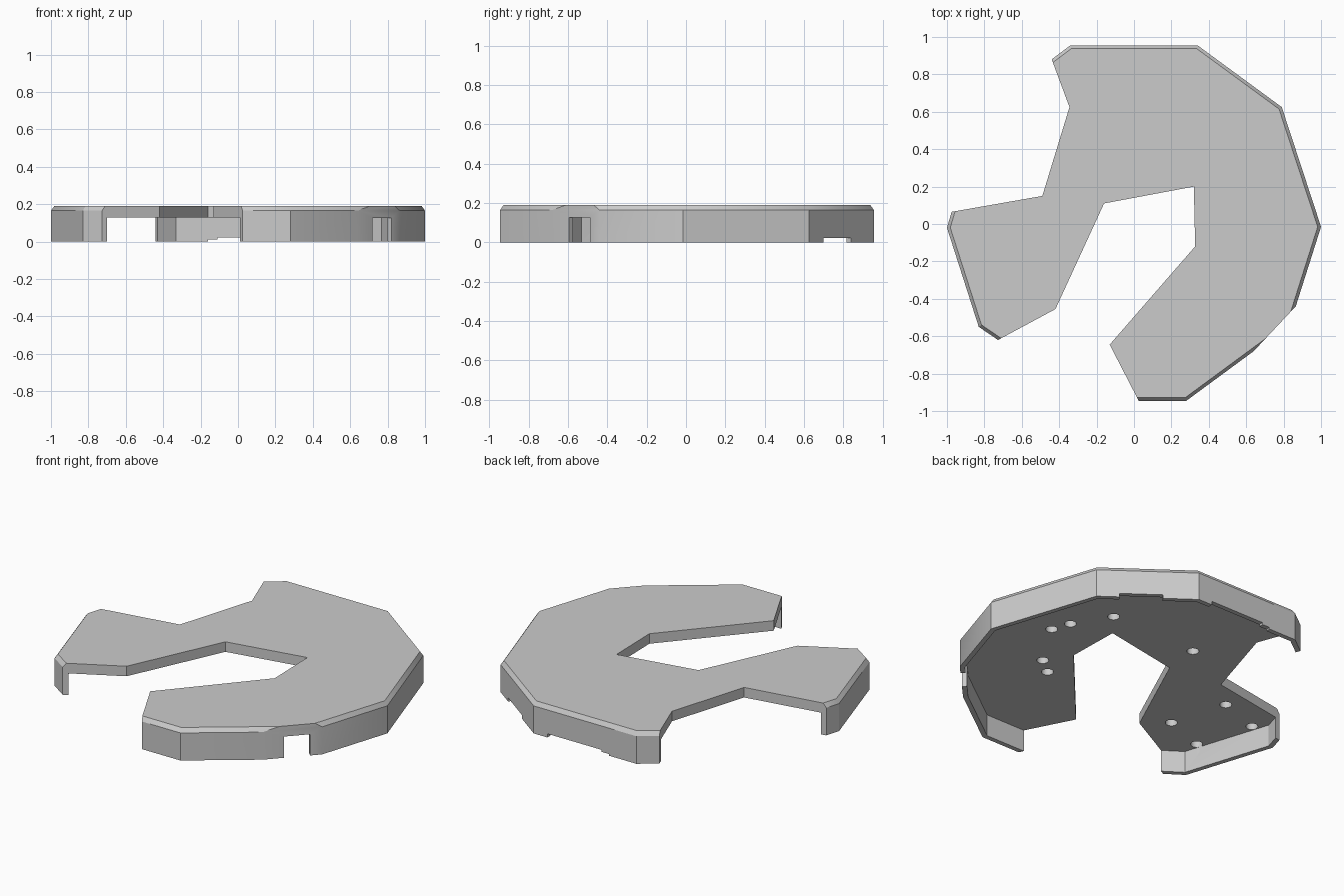
import bpy, bmesh, math
from mathutils import Vector

if "Cube" in bpy.data.objects:
    bpy.data.objects.remove(bpy.data.objects["Cube"])

grey = bpy.data.materials.new("mid grey")
grey.use_nodes = True
colour = (0.6, 0.6, 0.6, 1)
grey.diffuse_color = colour
grey.node_tree.nodes["Principled BSDF"].inputs["Base Color"].default_value = colour

TOP, BEVEL_Z, PLATE_Z, WALL = 0.19, 0.165, 0.13, 0.028

# Outline counter-clockwise; the letter tells what the edge leaving the point is:
# r = rim with bevel and skirt, s = skirt without bevel, o = open edge
OUTLINE = [
    (1.0, -0.015, "r"), (0.79, 0.625, "r"), (0.34, 0.955, "r"), (-0.34, 0.955, "r"),
    (-0.44, 0.88, "o"), (-0.345, 0.625, "o"), (-0.49, 0.15, "o"), (-0.975, 0.065, "r"),
    (-1.0, -0.02, "r"), (-0.83, -0.55, "r"), (-0.727, -0.62, "o"), (-0.42, -0.455, "o"),
    (-0.16, 0.11, "o"), (0.32, 0.2, "o"), (0.327, -0.12, "o"), (-0.13, -0.645, "o"),
    (0.025, -0.945, "r"), (0.28, -0.945, "r"), (0.64, -0.68, "s"), (0.865, -0.44, "r"),
]
PTS = [Vector(p[:2]) for p in OUTLINE]


def offset(dist):
    """Move every outline edge inward by the distance for its kind."""
    lines = []
    for i, a in enumerate(PTS):
        d = (PTS[(i + 1) % len(PTS)] - a).normalized()
        lines.append((a + Vector((-d.y, d.x)) * dist[OUTLINE[i][2]], d))
    out = []
    for i, (b, db) in enumerate(lines):
        a, da = lines[i - 1]
        t = (b - a).cross(db) / da.cross(db)
        out.append(a + da * t)
    return out


def loft(name, levels):
    """Solid from stacked outlines, given as (points, z)."""
    bm = bmesh.new()
    rings = [[bm.verts.new((p.x, p.y, z)) for p in pts] for pts, z in levels]
    n = len(rings[0])
    for lo, hi in zip(rings, rings[1:]):
        for i in range(n):
            j = (i + 1) % n
            bm.faces.new((lo[i], lo[j], hi[j], hi[i]))
    bm.faces.new(rings[0][::-1])
    bm.faces.new(rings[-1])
    bmesh.ops.recalc_face_normals(bm, faces=bm.faces)
    me = bpy.data.meshes.new(name)
    bm.to_mesh(me)
    bm.free()
    ob = bpy.data.objects.new(name, me)
    bpy.context.scene.collection.objects.link(ob)
    return ob


def slot(a, b, height):
    """Box cutter across the skirt between two points on it."""
    a, b = Vector(a), Vector(b)
    d = (b - a).normalized()
    side = Vector((d.y, -d.x)) * 0.06
    return loft("slot_cutter", [([a + side, b + side, b - side, a - side], z)
                                for z in (-0.05, height)])


def hole(x, y):
    """Blind round hole cutter in the underside."""
    ring = [Vector((x + 0.033 * math.cos(k * math.tau / 24),
                    y + 0.033 * math.sin(k * math.tau / 24))) for k in range(24)]
    return loft("hole_cutter", [(ring, PLATE_Z - 0.03), (ring, PLATE_Z + 0.04)])


# Cover: solid with a bevelled rim
cover = loft("cover_plate", [(PTS, 0), (PTS, BEVEL_Z),
                             (offset({"r": 0.017, "s": 0, "o": 0}), TOP)])
cover.data.materials.append(grey)

# Hollow underneath, leaving the skirt along the rim
inner = offset({"r": WALL, "s": WALL, "o": -0.03})
cutters = [loft("hollow_cutter", [(inner, -0.05), (inner, PLATE_Z)])]

# Slots in the skirt
cutters += [
    slot((0.72, -0.595), (0.82, -0.488), PLATE_Z - 0.003),
    slot((0.69, 0.70), (0.50, 0.84), 0.022),
    slot((0.25, 0.955), (-0.11, 0.955), 0.022),
    slot((-0.10, 0.955), (-0.16, 0.955), 0.01),
]

# Round blind holes in the underside
cutters += [hole(x, y) for x, y in [
    (0.60, 0.02), (0.56, 0.13), (0.43, 0.34), (0.42, -0.27), (0.32, -0.35),
    (-0.14, 0.33), (-0.65, 0.0), (-0.55, -0.34), (-0.91, -0.09), (-0.805, -0.43)]]

for c in cutters:
    c.hide_render = True
    mod = cover.modifiers.new("cut", "BOOLEAN")
    mod.operation, mod.solver, mod.object = "DIFFERENCE", "EXACT", c

# Apply the cuts and drop the cutters
deps = bpy.context.evaluated_depsgraph_get()
mesh = bpy.data.meshes.new_from_object(cover.evaluated_get(deps))
cover.modifiers.clear()
cover.data = mesh
for c in cutters:
    bpy.data.objects.remove(c)

bpy.ops.object.select_all(action="DESELECT")
cover.select_set(True)
bpy.context.view_layer.objects.active = cover
bpy.ops.object.shade_smooth_by_angle(angle=math.radians(30))
